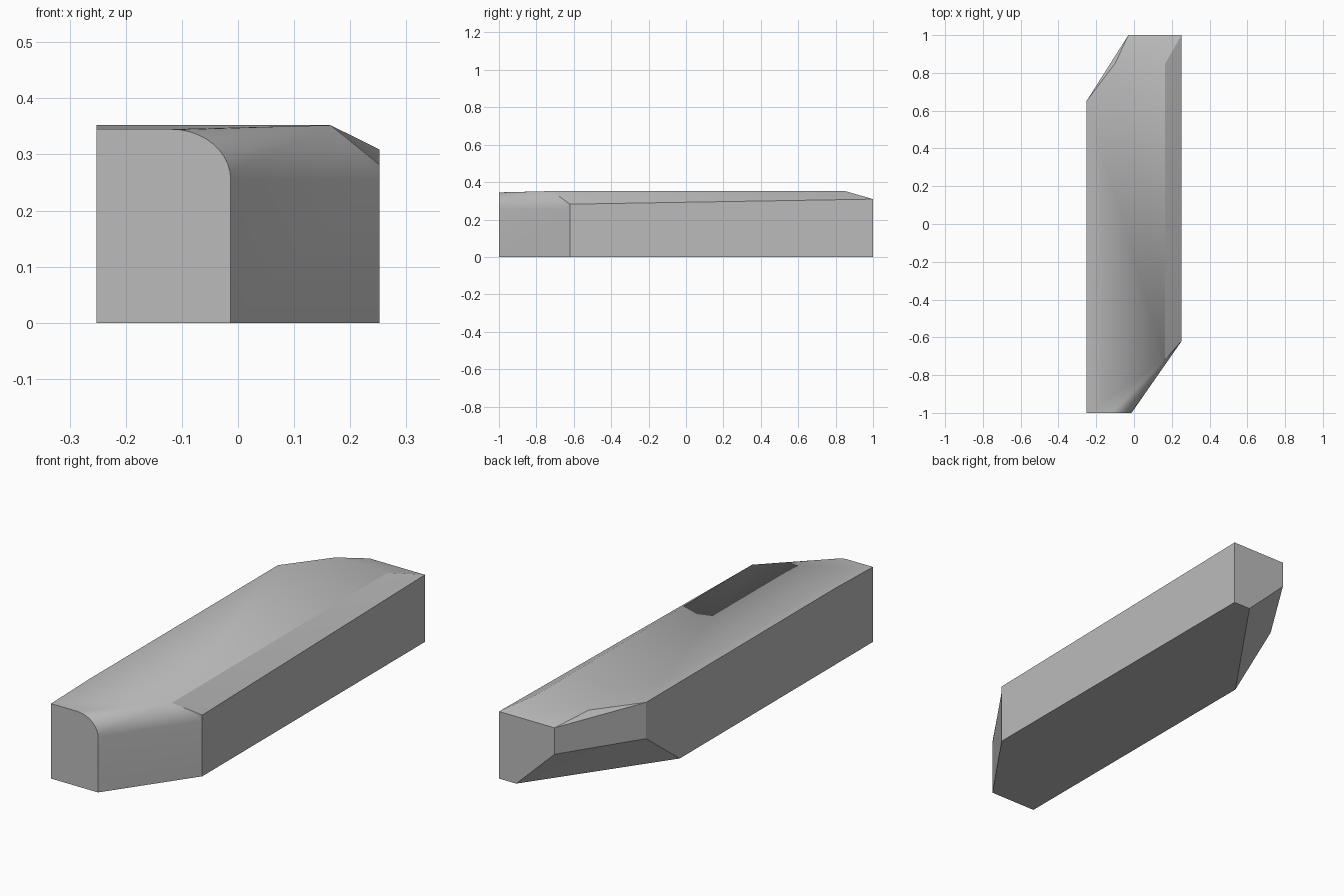
import bpy, bmesh, math

if "Cube" in bpy.data.objects:
    bpy.data.objects.remove(bpy.data.objects["Cube"])

mat = bpy.data.materials.new("plain grey")
mat.diffuse_color = (0.5, 0.5, 0.5, 1)
mat.use_nodes = True
mat.node_tree.nodes["Principled BSDF"].inputs["Base Color"].default_value = mat.diffuse_color

W, TOP = 0.252, 0.352
bm = bmesh.new()
V = lambda x, y, z: bm.verts.new((x, y, z))

# base outline
b_fl, b_fr, b_r = V(-W, -1, 0), V(-0.013, -1, 0), V(W, -0.62, 0)
b_br, b_bl, b_l = V(W, 1, 0), V(0.165, 1, 0), V(-W, 0.405, 0)

# undercut rear corner
u_back, u_left = V(-0.03, 1, 0.187), V(-W, 0.65, 0.185)

# rim
r_back, r_br, r_r = V(-0.03, 1, 0.309), V(W, 1, 0.309), V(W, -0.62, 0.282)
r_fl = V(-W, -1, 0.345)

# top deck corners
t_l, t_fl, apex = V(-W, 0.65, TOP), V(-W, -0.72, TOP), V(0.165, -0.717, TOP)
t_br, t_bl = V(0.165, 0.85, TOP), V(-0.1, 0.85, TOP)

# rounded front shoulder, running from the deck down to the chamfer
N = 10
arc = [V(-0.12 + 0.107 * math.sin(a), -1, 0.255 + 0.09 * math.cos(a))
       for a in (math.pi / 2 * i / N for i in range(N + 1))]
m_r = V(W, -0.62, 0.255)

flat = [
    [b_fl, b_l, b_bl, b_br, b_r, b_fr],          # underside
    [b_fl, b_fr] + arc[::-1] + [r_fl],           # front
    [b_fr, b_r, m_r, arc[-1]],                   # front chamfer
    [b_r, b_br, r_br, r_r, m_r],                 # right side
    [b_br, b_bl, u_back, r_back, r_br],          # back
    [b_bl, b_l, u_left], [b_bl, u_left, u_back], # undercut
    [u_back, u_left, t_l, r_back],               # rear chamfer
    [b_l, b_fl, r_fl, t_fl, t_l, u_left],        # left side
    [t_fl, apex, t_br, t_bl, t_l],               # deck
    [r_fl, arc[0], apex], [r_fl, apex, t_fl],    # front of deck
    [r_back, t_l, t_bl],                         # rear corner facet
    [t_bl, t_br, r_br, r_back],                  # rear slope
    [apex, r_br, t_br], [apex, r_r, r_br],       # right edge facets
]
for f in flat:
    bm.faces.new(f)

# smooth shoulder fan and the slope beside it
for a, b in zip(arc, arc[1:]):
    bm.faces.new((a, b, apex)).smooth = True
for f in ((arc[-1], m_r, apex), (m_r, r_r, apex)):
    bm.faces.new(f).smooth = True

bmesh.ops.recalc_face_normals(bm, faces=bm.faces)
me = bpy.data.meshes.new("block_body")
bm.to_mesh(me)
bm.free()
me.set_sharp_from_angle(angle=math.radians(25))
me.materials.append(mat)
bpy.context.collection.objects.link(bpy.data.objects.new("block_body", me))
